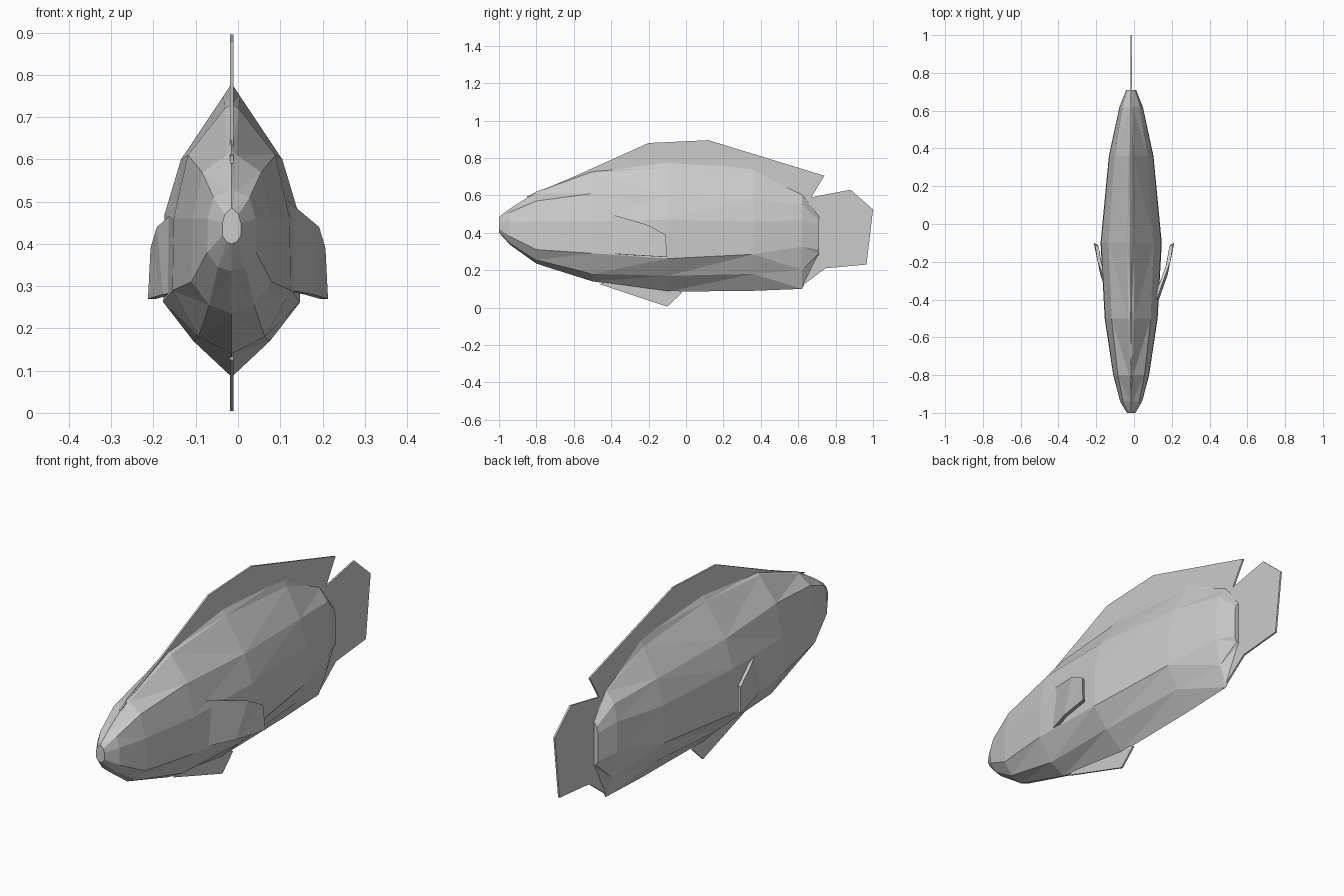
import bpy, bmesh

if "Cube" in bpy.data.objects:
    bpy.data.objects.remove(bpy.data.objects["Cube"])

CX = -0.015  # centre plane of the fish

grey = bpy.data.materials.new("fish_grey")
grey.diffuse_color = (0.6, 0.6, 0.6, 1)
grey.use_nodes = True
grey.node_tree.nodes["Principled BSDF"].inputs["Base Color"].default_value = grey.diffuse_color


def make(name, verts, faces):
    me = bpy.data.meshes.new(name)
    me.from_pydata(verts, [], faces)
    me.materials.append(grey)
    bm = bmesh.new()
    bm.from_mesh(me)
    bmesh.ops.recalc_face_normals(bm, faces=bm.faces)
    bmesh.ops.triangulate(bm, faces=bm.faces, quad_method='SHORT_EDGE')
    bm.to_mesh(me)
    bm.free()
    ob = bpy.data.objects.new(name, me)
    bpy.context.collection.objects.link(ob)
    return ob


# Body: faceted cross-sections from nose to tail
# y, half width, heights of top, crest, shoulder, side, keel, belly, bottom
SECTIONS = [
    (-1.00, 0.022, .485, .482, .47, .45, .42, .405, .40),
    (-0.94, 0.058, .53, .525, .51, .46, .38, .345, .335),
    (-0.80, 0.095, .62, .61, .57, .46, .31, .255, .235),
    (-0.50, 0.140, .73, .72, .61, .46, .29, .18, .14),
    (-0.10, 0.162, .78, .75, .60, .47, .262, .17, .085),
    (0.36, 0.118, .75, .71, .58, .46, .285, .18, .09),
    (0.62, 0.062, .61, .60, .55, .47, .325, .20, .10),
    (0.71, 0.026, .50, .49, .47, .44, .31, .29, .28),
]
WIDTHS = (0, .12, .74, .98, 1, .56, 0)
verts, faces = [], []
for y, w, *zs in SECTIONS:
    right = [(CX + w * f, y, z) for f, z in zip(WIDTHS, zs)]
    left = [(2 * CX - x, y, z) for x, y, z in right[-2:0:-1]]
    verts += right + left
n = 12
for i in range(len(SECTIONS) - 1):
    for j in range(n):
        k = (j + 1) % n
        faces.append((i * n + j, i * n + k, (i + 1) * n + k, (i + 1) * n + j))
faces.append(tuple(range(n)))
faces.append(tuple(range(len(verts) - n, len(verts))))
make("body", verts, faces)


# Thin upright fins on the centre plane, given as (y, z) outlines
def flat_fin(name, outline, t=0.004):
    m = len(outline)
    v = [(CX + s * t, y, z) for s in (-1, 1) for y, z in outline]
    f = [tuple(range(m)), tuple(range(m, 2 * m))]
    f += [(i, (i + 1) % m, (i + 1) % m + m, i + m) for i in range(m)]
    make(name, v, f)


flat_fin("dorsal_fin", [(-.86, .59), (-.60, .70), (-.20, .88), (.12, .895),
                        (.74, .705), (.67, .59), (.55, .55), (-.10, .65), (-.6, .62)])
flat_fin("tail_fin", [(.60, .58), (.67, .59), (.88, .63), (1.0, .525),
                      (.965, .23), (.745, .21), (.60, .10), (.55, .30)])
flat_fin("ventral_fin", [(-.46, .125), (-.10, .005), (-.02, .08), (-.1, .12), (-.4, .15)])

# Side fins: swept wedges spreading from the flanks
OUTER = [(.120, -.40, .50), (.192, -.20, .44), (.207, -.11, .39),
         (.213, -.10, .27), (.178, -.27, .28), (.125, -.42, .29)]
for side, name in ((1, "right_side_fin"), (-1, "left_side_fin")):
    inner = [(x - .02, y - .01, z) for x, y, z in OUTER]
    v = [(side * x, y, z) for x, y, z in OUTER + inner]
    f = [(0, 1, 2, 3, 4, 5), (6, 7, 8, 9, 10, 11)]
    f += [(i, (i + 1) % 6, (i + 1) % 6 + 6, i + 6) for i in range(6)]
    make(name, v, f)
